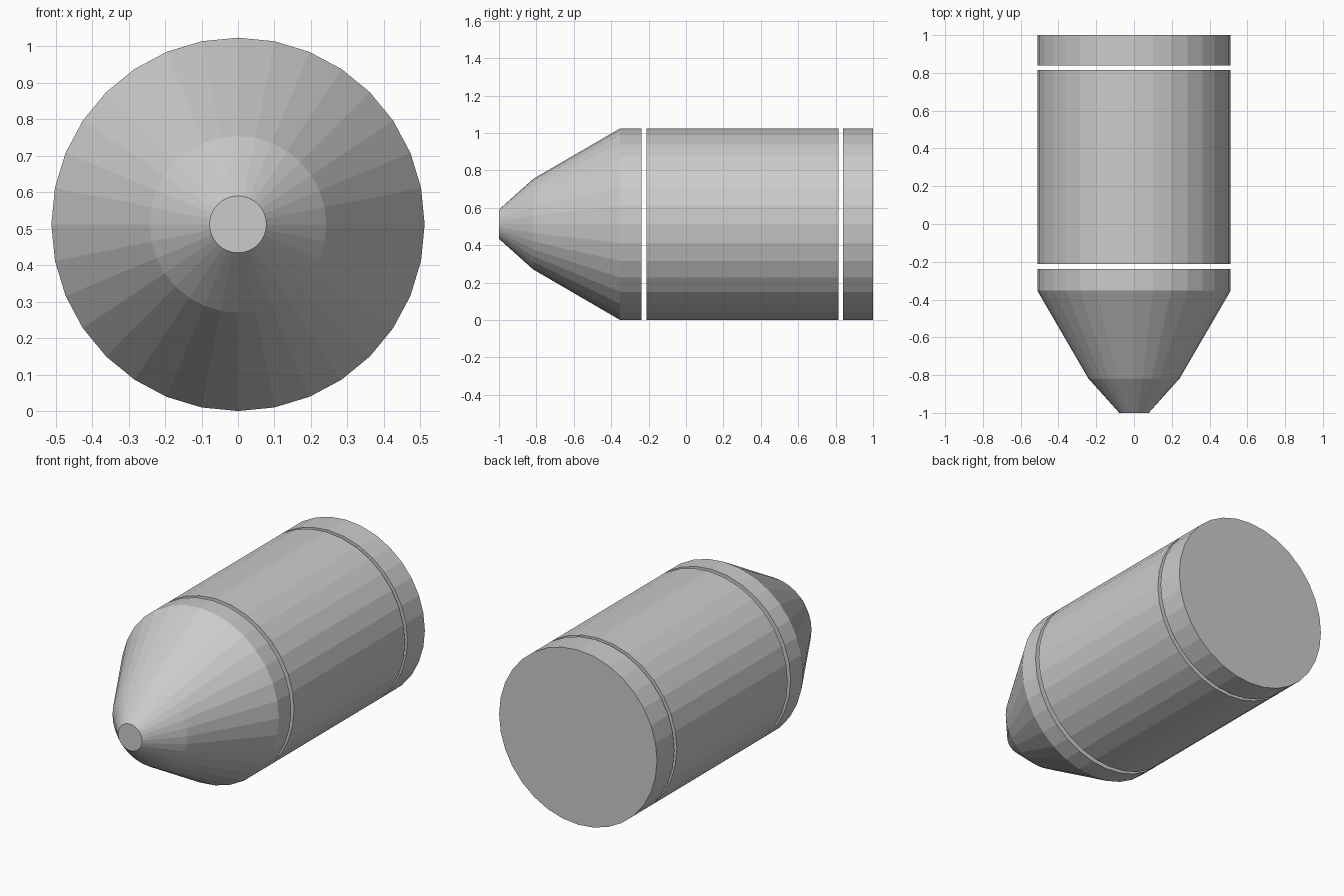
import bpy
import bmesh
from math import cos, sin, tau

cube = bpy.data.objects.get("Cube")
if cube:
    bpy.data.objects.remove(cube, do_unlink=True)

SIDES = 32
RADIUS = 0.512

# Single plain grey for every part
grey = bpy.data.materials.new("light grey")
grey.use_nodes = True
grey.diffuse_color = (0.6, 0.6, 0.6, 1)
grey.node_tree.nodes["Principled BSDF"].inputs["Base Color"].default_value = (0.6, 0.6, 0.6, 1)


def turned_part(name, profile):
    """Closed solid turned around the y axis from (y, radius) pairs, front to back."""
    bm = bmesh.new()
    rings = []
    for y, r in profile:
        rings.append([bm.verts.new((r * sin(tau * i / SIDES), y,
                                    RADIUS + r * cos(tau * i / SIDES)))
                      for i in range(SIDES)])
    for a, b in zip(rings, rings[1:]):
        for i in range(SIDES):
            j = (i + 1) % SIDES
            bm.faces.new((a[i], a[j], b[j], b[i]))
    bm.faces.new(rings[0])
    bm.faces.new(rings[-1])
    bmesh.ops.recalc_face_normals(bm, faces=bm.faces)
    mesh = bpy.data.meshes.new(name)
    bm.to_mesh(mesh)
    bm.free()
    mesh.materials.append(grey)
    obj = bpy.data.objects.new(name, mesh)
    bpy.context.collection.objects.link(obj)
    return obj


# Blunt two-stage nose with a short collar
turned_part("nose_cone", [(-1, 0.078), (-0.817, 0.242), (-0.353, RADIUS), (-0.238, RADIUS)])

# Main barrel, separated from its neighbours by narrow gaps
turned_part("main_barrel", [(-0.211, RADIUS), (0.816, RADIUS)])

# Flat rear disc
turned_part("rear_disc", [(0.839, RADIUS), (1, RADIUS)])
